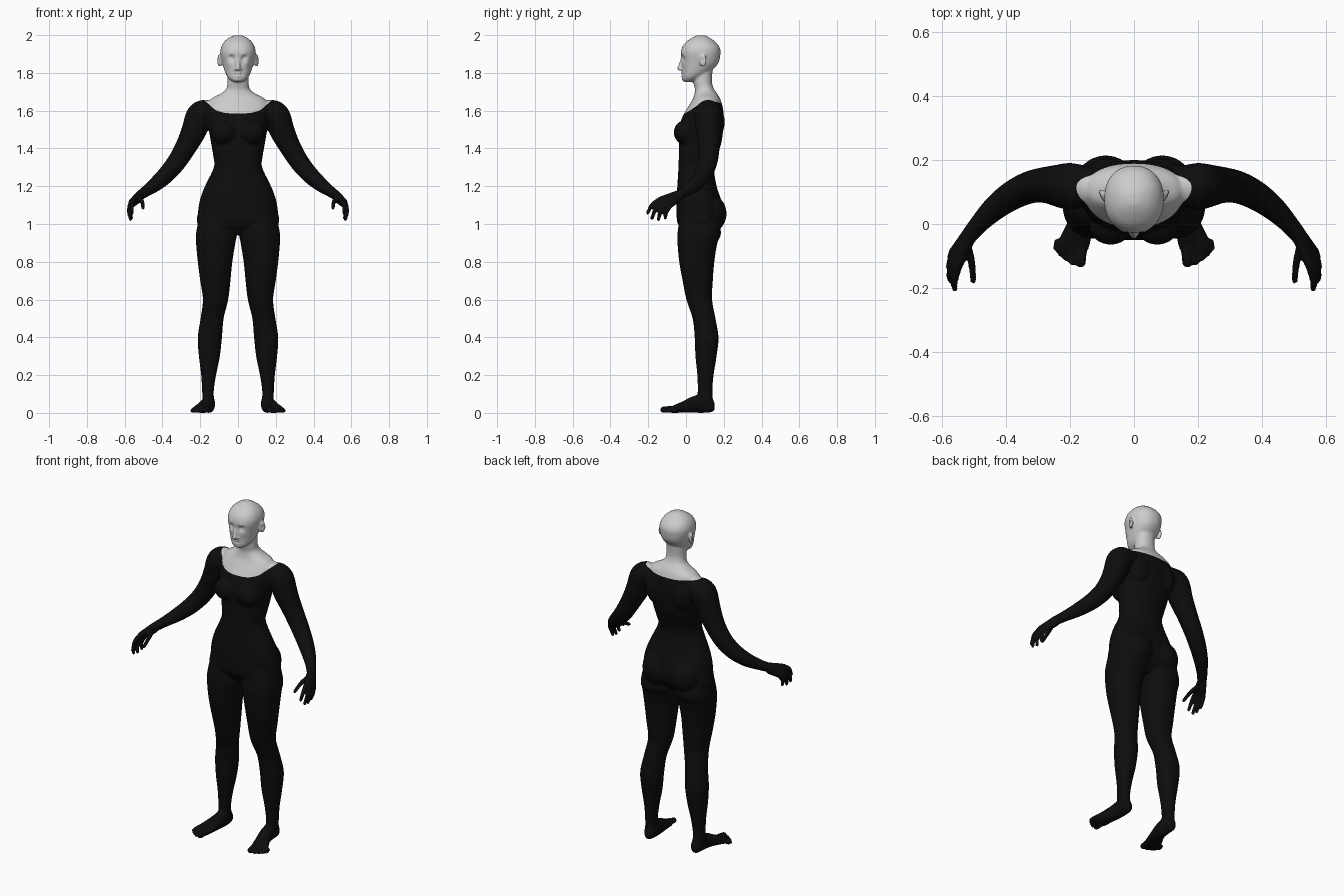
import bpy, bmesh, math
from mathutils import Vector, Matrix

bm = bmesh.new()
SEG = 40


def smooth_path(pts, n=5):
    """Catmull-Rom resampling of tuples."""
    P = [Vector(p) for p in pts]
    out = []
    for i in range(len(P) - 1):
        a, b, c, d = P[max(i - 1, 0)], P[i], P[i + 1], P[min(i + 2, len(P) - 1)]
        for k in range(n):
            t = k / n
            out.append(0.5 * (2 * b + (c - a) * t + (2 * a - 5 * b + 4 * c - d) * t * t
                              + (3 * b - a - 3 * c + d) * t ** 3))
    return out + [P[-1]]


def skin_rings(rings, s):
    loops = [[bm.verts.new((s * p[0], p[1], p[2])) for p in r] for r in rings]
    for a, b in zip(loops, loops[1:]):
        for i in range(len(a)):
            j = (i + 1) % len(a)
            bm.faces.new((a[i], a[j], b[j], b[i]))
    bm.faces.new(loops[0])
    bm.faces.new(loops[-1])


def loft(table, s=1, along_y=False, p=2.2):
    """Rows: position, then the bounds of a superellipse section."""
    rings = []
    for t, u0, u1, v0, v1 in smooth_path(table):
        ring = []
        for i in range(SEG):
            a = 2 * math.pi * i / SEG
            c, d = math.cos(a), math.sin(a)
            u = (u0 + u1) / 2 + (u1 - u0) / 2 * math.copysign(abs(c) ** (2 / p), c)
            v = (v0 + v1) / 2 + (v1 - v0) / 2 * math.copysign(abs(d) ** (2 / p), d)
            ring.append((u, t, v) if along_y else (u, v, t))
        rings.append(ring)
    skin_rings(rings, s)


def ball(c, r, s=1, rot=0):
    m = Matrix.Translation((s * c[0], c[1], c[2])) @ Matrix.Rotation(s * rot, 4, 'Z') @ Matrix.Diagonal((*r, 1))
    bmesh.ops.create_uvsphere(bm, u_segments=24, v_segments=16, radius=1, matrix=m)


def tube(pts, s=1):
    """Round limb through (x, y, z, radius) points, with round ends."""
    path = smooth_path(pts)
    rings = []
    for i, q in enumerate(path):
        d = path[min(i + 1, len(path) - 1)].xyz - path[max(i - 1, 0)].xyz
        rot = d.to_track_quat('Z', 'Y')
        rings.append([q.xyz + rot @ Vector((math.cos(a), math.sin(a), 0)) * q.w
                      for a in (2 * math.pi * k / 24 for k in range(24))])
    skin_rings(rings, s)
    for q in (path[0], path[-1]):
        ball(q.xyz, (q.w,) * 3, s)


# torso and neck: z, half width, front y, back y
torso = [(.945, .13, .0, .13), (1.0, .213, -.043, .18), (1.06, .212, -.05, .195), (1.13, .201, -.05, .185),
         (1.2, .175, -.046, .162), (1.3, .128, -.04, .148), (1.36, .131, -.038, .165), (1.43, .143, -.036, .187),
         (1.5, .155, -.035, .197), (1.56, .165, -.022, .2), (1.61, .168, .005, .196), (1.66, .145, .035, .182),
         (1.69, .092, .045, .165), (1.715, .063, .047, .148), (1.75, .056, .04, .138), (1.81, .055, .04, .14)]
loft([(z, -w, w, f, b) for z, w, f, b in torso])

# head: same layout
head = [(1.751, .02, -.008, .03), (1.763, .042, -.017, .06), (1.78, .057, -.02, .09), (1.8, .067, -.02, .12),
        (1.83, .077, -.022, .155), (1.86, .085, -.023, .175), (1.9, .093, -.028, .182), (1.93, .091, -.023, .18),
        (1.96, .077, -.004, .16), (1.985, .05, .03, .127), (1.999, .018, .06, .1)]
loft([(z, -w, w, f, b) for z, w, f, b in head])

# nose
tube([(0, -.014, 1.885, .011), (0, -.025, 1.85, .011), (0, -.035, 1.823, .012)])

for s in (1, -1):
    ball((.011, -.024, 1.82), (.009, .011, .008), s)                  # nostrils
    ball((.098, .09, 1.865), (.01, .021, .034), s, -.45)              # ears
    ball((.073, -.005, 1.485), (.068, .06, .064), s)                  # bust
    ball((.088, .12, 1.055), (.098, .095, .105), s)                   # seat
    ball((.085, .15, 1.54), (.065, .055, .09), s)                     # shoulder blades
    # leg: z, inner x, outer x, front y, back y
    loft([(1.06, .02, .2, -.03, .17), (.95, .007, .222, -.045, .185), (.9, .014, .222, -.045, .166),
          (.8, .03, .213, -.036, .15), (.7, .04, .2, -.018, .142), (.6, .052, .186, .002, .138),
          (.5, .076, .198, .035, .156), (.4, .085, .213, .046, .172), (.3, .096, .207, .05, .162),
          (.2, .116, .195, .06, .146), (.12, .128, .19, .062, .14), (.06, .127, .188, .06, .143),
          (.02, .13, .185, .07, .145)], s)
    # foot: y, inner x, outer x, bottom z, top z
    loft([(.152, .145, .165, .015, .05), (.135, .128, .183, .004, .08), (.09, .122, .188, 0, .1),
          (.03, .123, .198, .001, .085), (-.02, .13, .221, .001, .06), (-.07, .139, .245, .0, .038),
          (-.09, .15, .238, .003, .028)], s, True)
    # toes
    for x, y0, y1, r in ((.164, -.08, -.12, .017), (.19, -.08, -.118, .012), (.21, -.08, -.106, .011),
                         (.226, -.07, -.093, .0105), (.24, -.055, -.075, .0105)):
        tube([(x, y0, r + .004, r), (x + .003, y1, r, r)], s)
    # arm
    tube([(.155, .118, 1.59, .066), (.2, .118, 1.575, .073), (.235, .12, 1.49, .066), (.275, .122, 1.41, .057),
          (.325, .115, 1.328, .051), (.38, .09, 1.262, .046), (.435, .05, 1.212, .039), (.485, .0, 1.175, .03),
          (.518, -.04, 1.152, .026)], s)
    # palm
    for a, b in (((.522, -.05, 1.152, .024), (.551, -.132, 1.132, .015)),
                 ((.526, -.05, 1.146, .022), (.564, -.123, 1.12, .015)),
                 ((.528, -.048, 1.138, .022), (.568, -.106, 1.106, .015)),
                 ((.526, -.045, 1.134, .022), (.565, -.086, 1.096, .014))):
        tube([a, b], s)
    # fingers and thumb
    for k, m, t in (((.551, -.132, 1.132), (.562, -.178, 1.103), (.56, -.203, 1.058)),
                    ((.564, -.123, 1.12), (.576, -.16, 1.08), (.57, -.18, 1.03)),
                    ((.568, -.106, 1.106), (.577, -.134, 1.066), (.568, -.146, 1.024)),
                    ((.565, -.086, 1.096), (.572, -.105, 1.062), (.564, -.11, 1.032)),
                    ((.522, -.07, 1.135), (.508, -.12, 1.118), (.503, -.178, 1.085))):
        tube([(*k, .0145), (*m, .012), (*t, .0095)], s)

# fuse all the parts into one smooth skin
bmesh.ops.recalc_face_normals(bm, faces=bm.faces)
mesh = bpy.data.meshes.new("bodysuit")
bm.to_mesh(mesh)
bm.free()
suit = bpy.data.objects.new("bodysuit", mesh)
bpy.context.collection.objects.link(suit)
bpy.context.view_layer.objects.active = suit
rm = suit.modifiers.new("fuse", 'REMESH')
rm.mode, rm.voxel_size = 'VOXEL', .0055
sm = suit.modifiers.new("soften", 'SMOOTH')
sm.factor, sm.iterations = .5, 6
for name in ("fuse", "soften"):
    bpy.ops.object.modifier_apply(modifier=name)

# finer faces for the face, then sculpted bumps: centre, radius, push
bm = bmesh.new()
bm.from_mesh(mesh)
edges = [e for e in bm.edges if all(v.co.z > 1.75 and v.co.y < .03 for v in e.verts)]
bmesh.ops.subdivide_edges(bm, edges=edges, cuts=1, use_grid_fill=True)
face = [v for v in bm.verts if v.co.z > 1.75 and v.co.y < .03]
for _ in range(2):
    bmesh.ops.smooth_vert(bm, verts=face, factor=.5, use_axis_x=True, use_axis_y=True, use_axis_z=True)
bumps = [((.034, -.022, 1.879), .016, (0, .013, 0)), ((.035, -.012, 1.877), .009, (0, -.006, 0)),
         ((.036, -.022, 1.9), .012, (0, -.004, 0)), ((.048, -.01, 1.848), .02, (0, -.004, 0)),
         ((.008, -.023, 1.799), .008, (0, -.005, 0)), ((.007, -.023, 1.782), .008, (0, -.005, 0)),
         ((.007, -.023, 1.7905), .004, (0, .003, 0)), ((.017, -.02, 1.7905), .005, (0, .004, 0)),
         ((.006, -.02, 1.762), .012, (0, -.003, 0)), ((.108, .085, 1.868), .012, (-.006, 0, 0))]
for v in bm.verts:
    if v.co.z > 1.74:
        move = Vector()
        for c, r, push in bumps:
            for s in (1, -1):
                d = (v.co - Vector((s * c[0], c[1], c[2]))).length_squared
                move += Vector((s * push[0], push[1], push[2])) * math.exp(-d / r ** 2)
        v.co += move


# scooped neckline: cut the skin along it
def above(co):
    base = 1.585 + .055 * min(max((co.y - .03) / .13, 0), 1)
    return co.z - base - (1.662 - base) * (abs(co.x) / .19) ** 3


cut = []
for e in list(bm.edges):
    a, b = e.verts
    fa, fb = above(a.co), above(b.co)
    if fa * fb < 0:
        cut.append(bmesh.utils.edge_split(e, a, fa / (fa - fb))[1])
bmesh.ops.connect_verts(bm, verts=cut)


def keep(upper, target):
    part = bm.copy()
    drop = [f for f in part.faces if (above(f.calc_center_median()) > 0) != upper]
    bmesh.ops.delete(part, geom=drop, context='FACES')
    for f in part.faces:
        f.smooth = True
    part.to_mesh(target)
    part.free()


# bare head, neck and shoulders
skin_mesh = bpy.data.meshes.new("head_and_neck")
keep(True, skin_mesh)
bpy.context.collection.objects.link(bpy.data.objects.new("head_and_neck", skin_mesh))
# black suit
keep(False, mesh)
bm.free()
black = bpy.data.materials.new("black_cloth")
black.diffuse_color = (.004, .004, .004, 1)
mesh.materials.clear()
mesh.materials.append(black)
